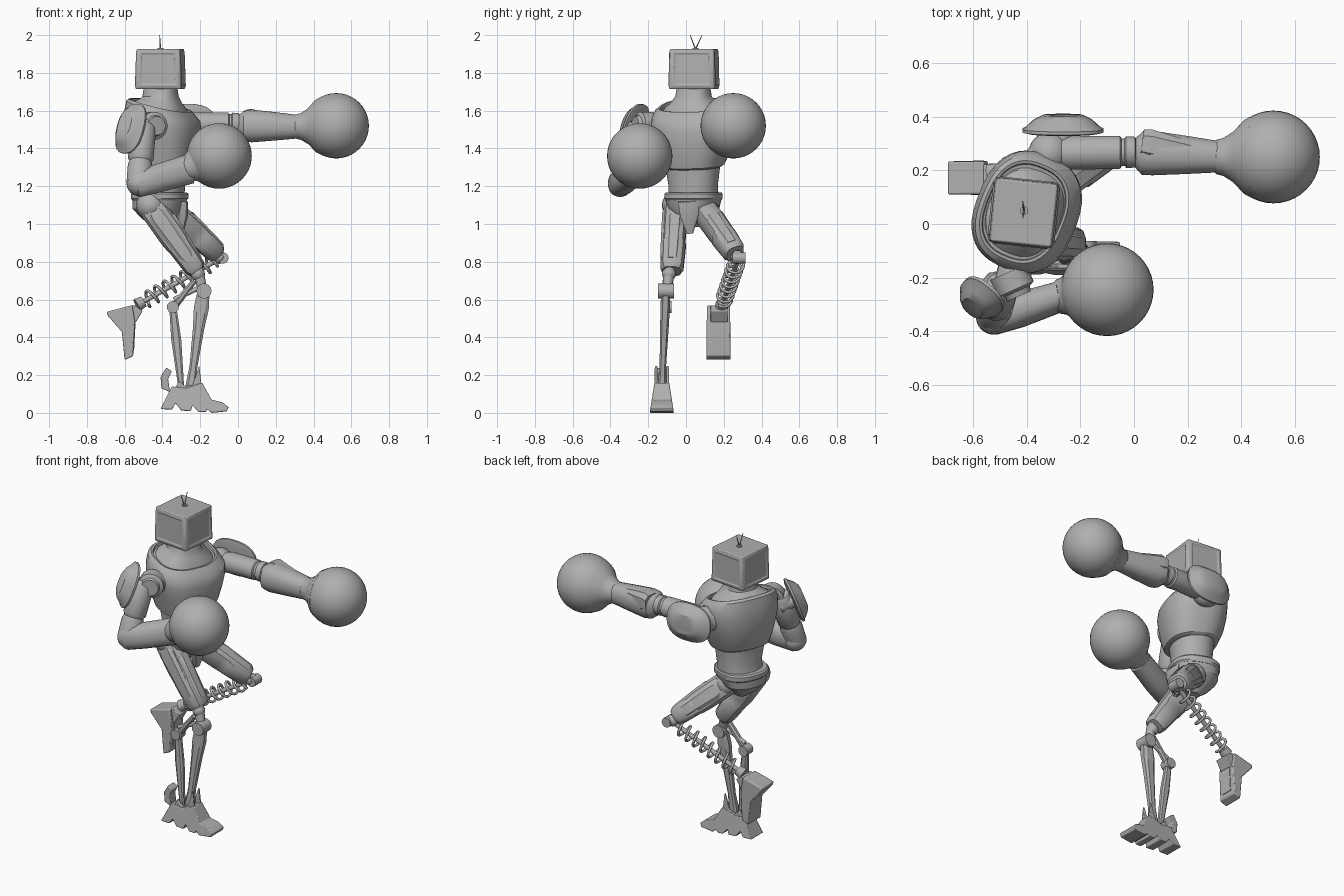
import bpy, bmesh, math
from mathutils import Vector as V, Matrix

if "Cube" in bpy.data.objects:
    bpy.data.objects.remove(bpy.data.objects["Cube"])

grey = bpy.data.materials.new("plain_grey")
grey.use_nodes = True
colour = (0.43, 0.43, 0.43, 1)
grey.diffuse_color = colour
grey.node_tree.nodes["Principled BSDF"].inputs["Base Color"].default_value = colour
parts = []


def finish(name, bm, bevel=0):
    bmesh.ops.recalc_face_normals(bm, faces=bm.faces)
    mesh = bpy.data.meshes.new(name)
    bm.to_mesh(mesh)
    bm.free()
    ob = bpy.data.objects.new(name, mesh)
    bpy.context.collection.objects.link(ob)
    mesh.materials.append(grey)
    if bevel:
        mod = ob.modifiers.new("bevel", "BEVEL")
        mod.width, mod.segments = bevel, 2
    parts.append(ob)


def loft(name, rings, n=24, power=2.0):
    """Skin superellipse rings given as (centre, u axis, v axis)."""
    bm = bmesh.new()
    loops = []
    for c, u, v in rings:
        loop = []
        for i in range(n):
            a = math.tau * (i + 0.5) / n
            x, y = (math.copysign(abs(k) ** (2 / power), k) for k in (math.cos(a), math.sin(a)))
            loop.append(bm.verts.new(c + u * x + v * y))
        loops.append(loop)
    for lo, hi in zip(loops, loops[1:]):
        for i in range(n):
            j = (i + 1) % n
            bm.faces.new((lo[i], lo[j], hi[j], hi[i]))
    bm.faces.new(loops[0])
    bm.faces.new(loops[-1])
    finish(name, bm)


def limb(name, p0, p1, profile, side=(0, 1, 0), n=20, power=2.0):
    """Profile entries are (fraction along, half size across side, other half size)."""
    p0, p1 = V(p0), V(p1)
    d = (p1 - p0).normalized()
    u = (V(side) - d * d.dot(V(side))).normalized()
    w = d.cross(u)
    loft(name, [(p0.lerp(p1, t), u * a, w * b) for t, a, b in profile], n, power)


def rod(name, p0, p1, r, r2=None, n=14):
    r2 = r2 or r
    limb(name, p0, p1, [(0, r, r), (1, r2, r2)], (0.1, 1, 0.2), n)


def body(name, sections, yaw, n=40, power=2.5):
    """Sections are (x, y, z, half depth, half width, forward drop)."""
    f = V((math.cos(yaw), math.sin(yaw), 0))
    s = V((-f.y, f.x, 0))
    loft(name, [(V((x, y, z)), f * a - V((0, 0, a * t)), s * b)
                for x, y, z, a, b, t in sections], n, power)


def ball(name, c, r, seg=40):
    bm = bmesh.new()
    bmesh.ops.create_uvsphere(bm, u_segments=seg, v_segments=seg // 2, radius=r,
                              matrix=Matrix.Translation(c))
    finish(name, bm)


def plate(name, outline, y, half, taper=1.0, bevel=0.004):
    """Extrude an x-z outline across y, scaled by taper towards the top."""
    bm = bmesh.new()
    f = bm.faces.new([bm.verts.new((x, y - half, z)) for x, z in outline])
    new = bmesh.ops.extrude_face_region(bm, geom=[f])["geom"]
    for v in new:
        if isinstance(v, bmesh.types.BMVert):
            v.co.y = y + half
    top = max(v.co.z for v in bm.verts)
    for v in bm.verts:
        v.co.y = y + (v.co.y - y) * (1 + (taper - 1) * v.co.z / top)
    finish(name, bm, bevel)


# Torso: abdomen, overlapping chest shell with scooped neckline, neck
yaw = math.radians(-22)
body("abdomen", [(-.41, .04, 1.14, .122, .133, 0), (-.40, .038, 1.20, .115, .13, 0),
                 (-.40, .035, 1.34, .13, .15, 0)], yaw, power=2.2)
body("chest_shell", [(-.40, .035, 1.30, .13, .15, .12), (-.40, .035, 1.31, .15, .165, .12),
                     (-.40, .04, 1.37, .172, .186, .1), (-.40, .045, 1.45, .186, .208, .1),
                     (-.40, .045, 1.52, .191, .225, .15), (-.40, .045, 1.575, .184, .225, .2),
                     (-.41, .045, 1.615, .166, .208, .25), (-.41, .045, 1.63, .152, .19, .25),
                     (-.41, .045, 1.628, .143, .179, .25), (-.41, .045, 1.612, .14, .176, .25)], yaw)
body("upper_chest", [(-.41, .045, 1.59, .143, .178, .25), (-.41, .045, 1.625, .132, .155, .2),
                     (-.41, .04, 1.65, .108, .115, .1), (-.41, .04, 1.675, .092, .093, 0),
                     (-.41, .04, 1.73, .084, .084, 0)], yaw)
body("belt", [(-.415, .04, 1.125, .135, .142, 0), (-.415, .04, 1.135, .146, .148, 0),
              (-.415, .04, 1.16, .146, .148, 0), (-.415, .04, 1.168, .135, .142, 0)], yaw)
body("pelvis", [(-.40, .03, .985, .05, .035, 0), (-.415, .035, 1.03, .095, .08, 0),
                (-.42, .04, 1.08, .132, .13, 0), (-.415, .04, 1.13, .138, .142, 0)], yaw, 20)
limb("groin_plate", (-.285, .015, 1.12), (-.305, .02, .95),
     [(0, .06, .022), (.45, .05, .03), (1, .018, .015)], n=8, power=4)

# Head: tapered rounded box with a panel on each side
bm = bmesh.new()
bmesh.ops.create_cube(bm, size=1, matrix=Matrix.Diagonal((.225, .23, .212, 1)))
sides = [f for f in bm.faces if abs(f.normal.z) < .5]
for f in sides:
    normal = f.normal.copy()
    bmesh.ops.inset_individual(bm, faces=[f], thickness=.03)
    bmesh.ops.translate(bm, verts=f.verts, vec=normal * .008)
    bmesh.ops.inset_individual(bm, faces=[f], thickness=.008)
    bmesh.ops.translate(bm, verts=f.verts, vec=normal * -.006)
for v in bm.verts:
    if v.co.z < 0:
        v.co.x *= 1.05
        v.co.y *= 1.03
bmesh.ops.transform(bm, verts=bm.verts, matrix=Matrix.Translation((-.411, .042, 1.82))
                    @ Matrix.Rotation(math.radians(-6), 4, "Z"))
finish("head", bm, .018)
rod("antenna_base", (-.41, .05, 1.92), (-.41, .05, 1.932), .016)
for name, y in (("left", .085), ("right", .022)):
    rod(name + "_antenna", (-.41, .05, 1.925), (-.415, y, 2.0), .004, .002, 6)

# Left arm stretched forward
ball("left_shoulder_joint", (-.315, .265, 1.52), .078, 24)
rod("left_shoulder_link", (-.40, .16, 1.52), (-.30, .29, 1.52), .07)
limb("left_upper_arm", (-.27, .265, 1.53), (.01, .268, 1.53),
     [(0, .055, .055), (.1, .064, .062), (.78, .062, .06), (.8, .052, .052), (.84, .052, .052),
      (.86, .06, .06), (.98, .058, .058), (1, .045, .045)])
limb("left_forearm", (0, .268, 1.52), (.33, .25, 1.515),
     [(0, .05, .055), (.1, .084, .08), (.22, .084, .088), (.6, .072, .076), (1, .058, .062)],
     n=16, power=2.3)
limb("left_forearm_guard", (.03, .30, 1.55), (.24, .27, 1.55),
     [(0, .055, .05), (.15, .06, .062), (1, .03, .03)], n=8, power=3)

# Right arm folded in guard
rod("right_shoulder_link", (-.42, -.07, 1.52), (-.46, -.235, 1.52), .065)
limb("right_shoulder_joint", (-.47, -.18, 1.52), (-.43, -.27, 1.52),
     [(0, .075, .075), (.7, .075, .075), (.8, .055, .055), (1, .05, .05)], (0, 0, 1))
limb("right_upper_arm", (-.50, -.23, 1.54), (-.525, -.345, 1.22),
     [(0, .05, .05), (.1, .07, .07), (.6, .066, .068), (.65, .056, .058), (.72, .064, .066),
      (1, .06, .066)])
ball("right_elbow", (-.522, -.345, 1.215), .068, 24)
limb("right_forearm", (-.55, -.36, 1.205), (-.26, -.265, 1.29),
     [(0, .05, .06), (.06, .062, .07), (.4, .066, .076), (.75, .06, .078), (1, .056, .08)],
     n=16, power=2.3)

# Spherical gloves with flared cuffs
for name, c, wrist in (("left", (.52, .25, 1.52), (.30, .25, 1.515)),
                       ("right", (-.10, -.245, 1.36), (-.285, -.272, 1.285))):
    ball(name + "_glove", c, .173)
    limb(name + "_glove_cuff", wrist, c, [(0, .058, .058), (.04, .065, .065), (.15, .071, .071),
                                          (.32, .095, .095), (.5, .138, .138), (.6, .15, .15)], n=32)

# Shoulder pads
dome = [(0, .85), (.08, 1), (.25, 1), (.32, .93), (.75, .72), (1, .5)]
for name, c, normal, a, b, depth in (("left", (-.265, .338, 1.52), (0, 1, .1), .115, .152, .068),
                                     ("right", (-.56, -.265, 1.50), (-.6, -.7, .35), .14, .09, .07)):
    tip = V(c) + V(normal).normalized() * depth
    limb(name + "_shoulder_pad", c, tip, [(t, a * k, b * k) for t, k in dome], (0, 0, 1), 24, 2.5)
    rod(name + "_pad_mount", V(c) - V(normal).normalized() * .08, c, .04)

# Hips and thighs with raised plates
for name, p0, p1, out in (("right", (-.485, -.05, 1.13), (-.215, -.075, .75), -1),
                          ("left", (-.38, .085, 1.085), (-.11, .26, .845), 1)):
    p0, p1 = V(p0), V(p1)
    ball(name + "_hip", p0.lerp(p1, .08), .076, 20)
    limb(name + "_thigh", p0, p1, [(0, .045, .055), (.15, .064, .074), (.5, .063, .074),
                                   (.62, .061, .07), (.64, .067, .066), (.95, .062, .059),
                                   (1, .05, .045)], n=12, power=2.8)
    limb(name + "_thigh_outer_plate", p0.lerp(p1, .12) + V((0, out * .03, 0)),
         p0.lerp(p1, .92) + V((0, out * .028, 0)),
         [(0, .03, .035), (.15, .042, .055), (.8, .04, .045), (1, .03, .03)], n=8, power=4)
    limb(name + "_thigh_front_plate", p0.lerp(p1, .2) + V((.032, 0, .022)),
         p0.lerp(p1, .9) + V((.026, 0, .02)),
         [(0, .025, .02), (.2, .042, .042), (1, .034, .03)], n=8, power=4)

# Right lower leg: knee, shin and calf linkage
y = -.106
rod("right_knee_neck", (-.215, -.085, .77), (-.19, -.1, .66), .03, .026)
ball("right_knee_ball", (-.212, -.09, .735), .037, 20)
rod("right_knee_axle", (-.18, y - .042, .645), (-.18, y + .042, .645), .04)
limb("right_shin", (-.18, y, .66), (-.25, -.127, .14),
     [(0, .026, .032), (.2, .026, .042), (.4, .024, .032), (.8, .018, .022), (1, .025, .03)], n=8, power=3)
limb("right_calf_link", (-.23, y, .70), (-.345, y, .555), [(0, .02, .016), (1, .018, .022)], n=8)
rod("right_calf_brace", (-.34, y, .60), (-.20, y, .665), .013)
rod("right_calf_pivot", (-.345, y - .03, .56), (-.345, y + .03, .56), .032)
limb("right_calf_rod", (-.345, y, .56), (-.30, -.127, .13),
     [(0, .016, .02), (.4, .018, .028), (1, .014, .016)], n=8, power=3)

# Planted foot with serrated sole, ankle guards and heel spur
plate("right_foot", [(-.35, .14), (-.39, .06), (-.41, .02), (-.35, .018), (-.33, .05), (-.30, .012),
                     (-.25, .01), (-.24, .04), (-.21, .005), (-.17, .004), (-.165, .02), (-.14, 0),
                     (-.06, .008), (-.05, .03), (-.08, .055), (-.14, .07), (-.19, .16), (-.28, .13)],
      -.128, .064, .62)
plate("right_heel_spur", [(-.36, .11), (-.405, .13), (-.41, .19), (-.38, .24), (-.35, .22),
                          (-.37, .18)], -.128, .03)
for name, side in (("inner", 1), ("outer", -1)):
    plate("right_ankle_guard_" + name, [(-.31, .03), (-.36, .09), (-.31, .17), (-.28, .14),
                                        (-.24, .15), (-.205, .25), (-.19, .12), (-.16, .05)],
          -.128 + side * .03, .008)

# Left lower leg: knee, spring around a piston, hanging foot
knee, ankle = V((-.10, .275, .815)), V((-.535, .19, .57))
rod("left_knee_axle", (-.08, .245, .82), (-.08, .315, .82), .03)
ball("left_knee_ball", (-.10, .272, .825), .036, 20)
rod("left_piston", knee, ankle, .013)
axis = (ankle - knee).normalized()
u = axis.orthogonal().normalized()
w = axis.cross(u)
curve = bpy.data.curves.new("left_spring", "CURVE")
curve.dimensions, curve.bevel_depth, curve.bevel_resolution = "3D", .008, 2
turns, steps = 8, 16
spline = curve.splines.new("POLY")
spline.points.add(turns * steps)
for i, pt in enumerate(spline.points):
    a = math.tau * i / steps
    p = knee.lerp(ankle, .06 + .84 * i / (turns * steps)) + .041 * (u * math.cos(a) + w * math.sin(a))
    pt.co = (*p, 1)
curve.materials.append(grey)
bpy.context.collection.objects.link(bpy.data.objects.new("left_spring", curve))
rod("left_ankle_collar", knee.lerp(ankle, .92), ankle, .03, .036)
plate("left_foot", [(-.695, .535), (-.62, .555), (-.56, .57), (-.545, .48),
                    (-.555, .30), (-.60, .28), (-.615, .43), (-.69, .515)], .172, .068, .9, .006)
plate("left_ankle_bracket", [(-.58, .565), (-.545, .57), (-.505, .54), (-.54, .48), (-.56, .48)],
      .176, .045)
plate("left_sole_rib", [(-.56, .52), (-.547, .52), (-.542, .48), (-.55, .33), (-.56, .33)],
      .172, .034, 1, 0)

# Smooth shading with sharp edges kept
bpy.ops.object.select_all(action="DESELECT")
for ob in parts:
    ob.select_set(True)
bpy.context.view_layer.objects.active = parts[0]
bpy.ops.object.shade_smooth_by_angle(angle=math.radians(32))
